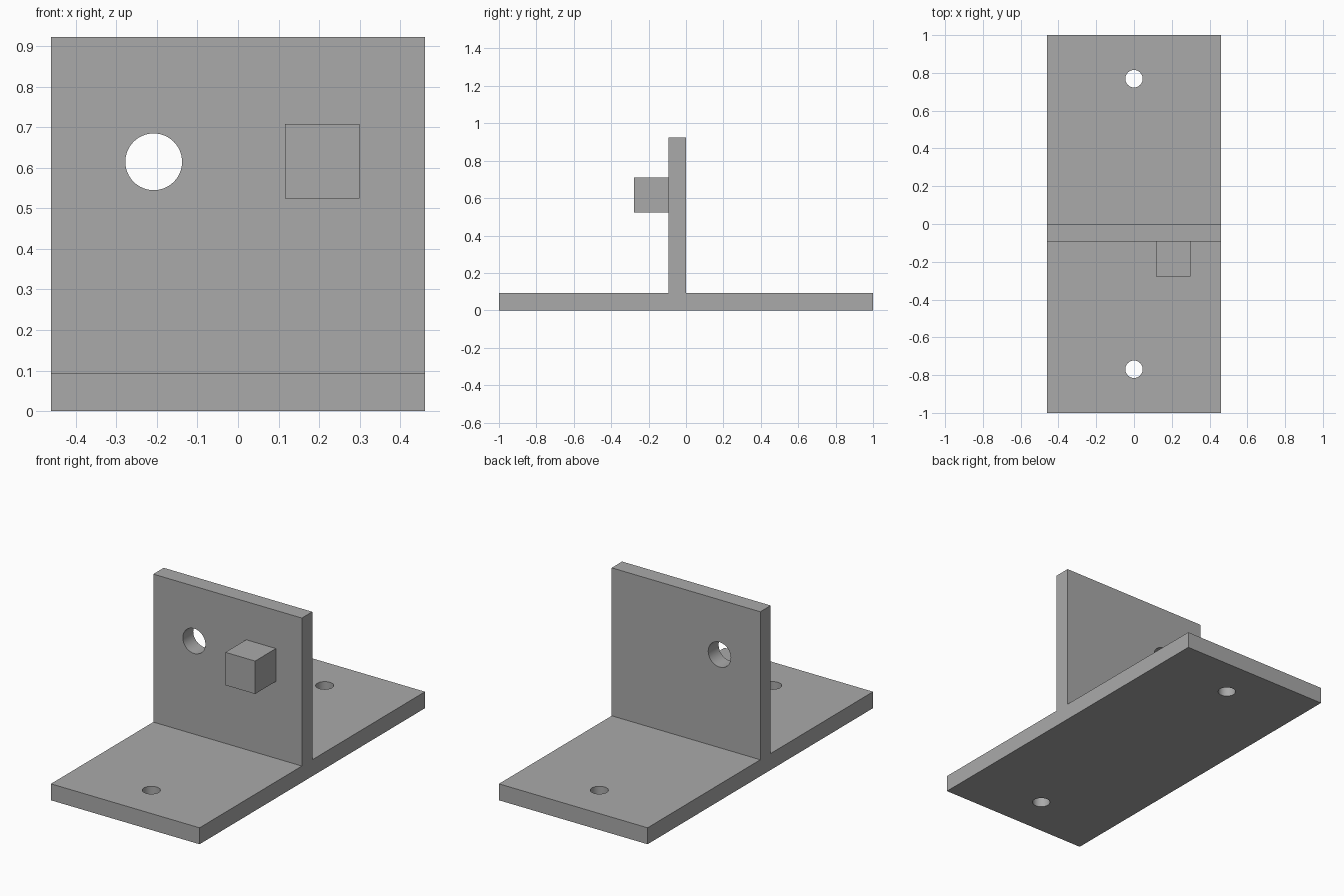
import bpy
import bmesh
from math import pi, radians

cube = bpy.data.objects.get("Cube")
if cube:
    bpy.data.objects.remove(cube, do_unlink=True)

HALF_W, T, HEIGHT = 0.4615, 0.0923, 0.923

grey = bpy.data.materials.new("plain grey")
grey.use_nodes = True
colour = (0.4, 0.4, 0.4, 1)
grey.diffuse_color = colour
grey.node_tree.nodes["Principled BSDF"].inputs["Base Color"].default_value = colour


def finish(name, bm):
    bmesh.ops.recalc_face_normals(bm, faces=bm.faces)
    mesh = bpy.data.meshes.new(name)
    bm.to_mesh(mesh)
    bm.free()
    mesh.materials.append(grey)
    obj = bpy.data.objects.new(name, mesh)
    bpy.context.collection.objects.link(obj)
    return obj


def drill(target, location, radius, rotation=(0, 0, 0)):
    bpy.ops.mesh.primitive_cylinder_add(vertices=64, radius=radius, depth=4 * T,
                                        location=location, rotation=rotation)
    cutter = bpy.context.object
    cutter.name = "hole_cutter"
    cutter.hide_render = True
    cutter.data.materials.append(grey)
    mod = target.modifiers.new("hole", "BOOLEAN")
    mod.operation = "DIFFERENCE"
    mod.solver = "EXACT"
    mod.object = cutter
    bpy.context.view_layer.objects.active = target
    bpy.ops.object.modifier_apply(modifier=mod.name)
    bpy.data.objects.remove(cutter, do_unlink=True)


# Bracket: T-shaped side profile extruded across the width
profile = [(-1, 0), (1, 0), (1, T), (0, T), (0, HEIGHT), (-T, HEIGHT), (-T, T), (-1, T)]
bm = bmesh.new()
face = bm.faces.new([bm.verts.new((-HALF_W, y, z)) for y, z in profile])
side = bmesh.ops.extrude_face_region(bm, geom=[face])["geom"]
bmesh.ops.translate(bm, vec=(2 * HALF_W, 0, 0),
                    verts=[v for v in side if isinstance(v, bmesh.types.BMVert)])
bracket = finish("bracket", bm)

# Screw holes in the base and the round opening in the wall
for y in (-0.769, 0.769):
    drill(bracket, (0, y, T / 2), 0.046)
drill(bracket, (-0.208, -T / 2, 0.615), 0.07, (pi / 2, 0, 0))

# Square peg on the front of the wall
bm = bmesh.new()
bmesh.ops.create_cube(bm, size=2 * T)
bmesh.ops.translate(bm, vec=(0.2077, -2 * T, 0.6165), verts=bm.verts)
peg = finish("peg", bm)

# Smooth hole walls, sharp edges elsewhere
bpy.ops.object.select_all(action="DESELECT")
bracket.select_set(True)
bpy.context.view_layer.objects.active = bracket
bpy.ops.object.shade_smooth_by_angle(angle=radians(30))
